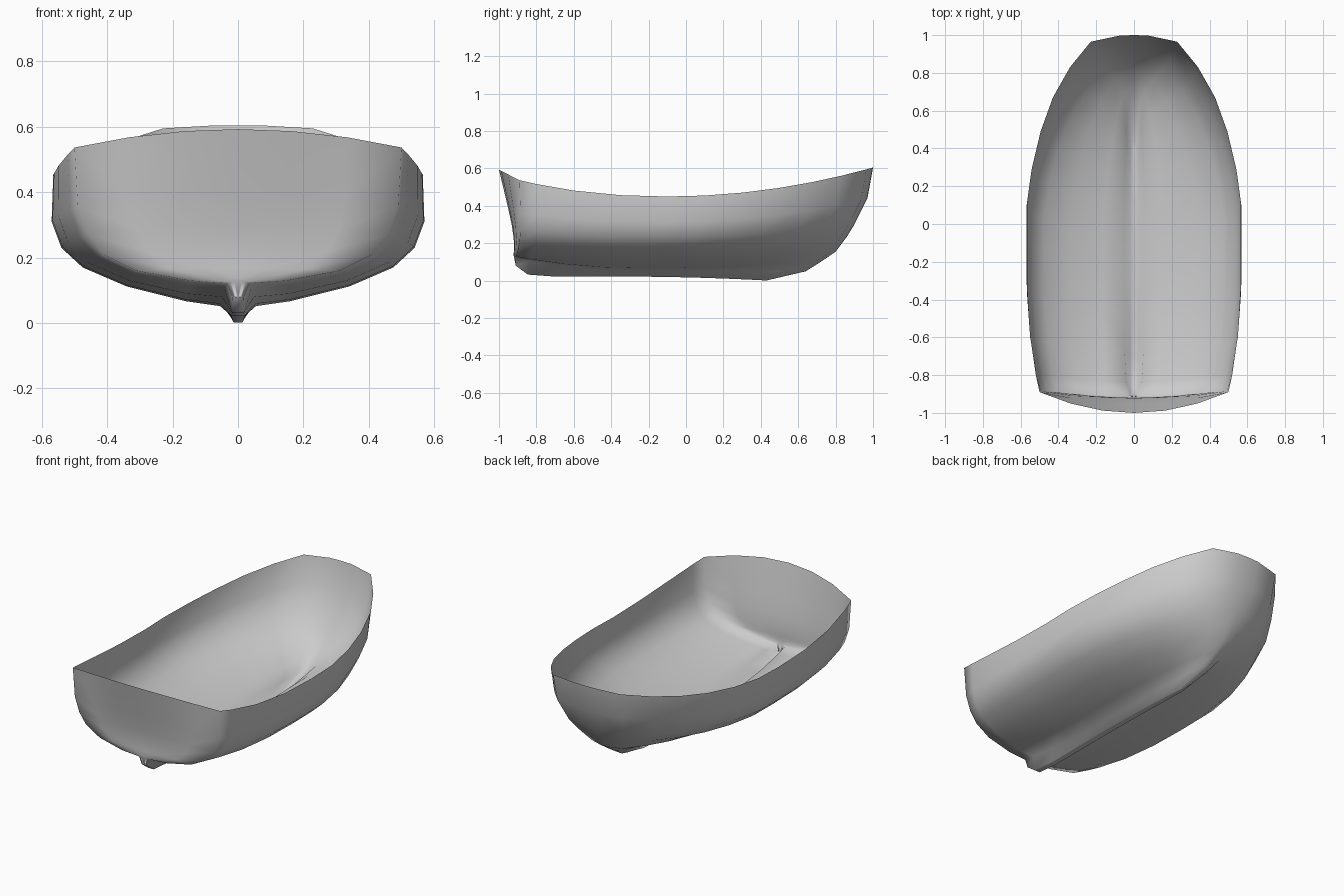
import bpy, bmesh

if "Cube" in bpy.data.objects:
    bpy.data.objects.remove(bpy.data.objects["Cube"])

# Plan stations from stern to stem: (y on the sheer line, width factor forward)
STATIONS = [(-.89, 1), (-.8, 1), (-.6, 1), (-.35, 1), (-.1, 1), (.1, 1), (.3, .955), (.49, .875),
            (.67, .76), (.83, .6), (.965, .405), (.998, .13), (1, 0)]

# Level lines from keel to sheer:
# (mid half width, mid z, stern x, stern y, stern z, stem y, stem z, stern rise power, bow fineness)
LEVELS = [
    (.00, .022, .00, -.91, .080, .43, .001, 14, 1),
    (.02, .022, .018, -.91, .080, .43, .001, 14, .4),
    (.055, .052, .035, -.91, .122, .64, .050, 2, .7),
    (.16, .067, .15, -.91, .130, .72, .100, 2.2, 1.2),
    (.34, .112, .31, -.90, .160, .80, .155, 2.2, 1.3),
    (.475, .170, .41, -.89, .210, .86, .235, 2.2, 1.25),
    (.54, .230, .46, -.885, .272, .90, .300, 2.2, 1.15),
    (.57, .310, .49, -.885, .360, .97, .440, 2.2, 1.05),
    (.565, .450, .50, -.89, .537, 1.0, .605, 2.2, 1),
]


def level_point(level, station):
    xm, zm, xs, ys, zs, yb, zb, rise, fine = level
    t, f = station
    s = (t + .89) / 1.89
    aft = max(0, (-.1 - t) / .79)
    fore = max(0, (t + .1) / 1.1)
    x = (xm + (xs - xm) * aft ** 3) * f ** fine
    z = zm + (zs - zm) * aft ** rise + (zb - zm) * fore ** 2
    return x, ys + (yb - ys) * s, z


def transom_point(level, k):
    xs, ys, zs = level[2:5]
    h = (zs - .08) / .457
    bulge = 1 - k * k
    return xs * k, ys - .11 * h * bulge, zs + .056 * h * bulge


def skin(bm, rows):
    grid = [[bm.verts.new(p) for p in row] for row in rows]
    for a, b in zip(grid, grid[1:]):
        for i in range(len(a) - 1):
            bm.faces.new((a[i], a[i + 1], b[i + 1], b[i]))


# Hull half: side planking with keel, plus raked transom
bm = bmesh.new()
skin(bm, [[level_point(l, s) for s in STATIONS] for l in LEVELS])
skin(bm, [[transom_point(l, k) for k in (0, .33, .67, 1)] for l in LEVELS])

# Mirror to the other side and weld the seams
dup = bmesh.ops.duplicate(bm, geom=bm.verts[:] + bm.edges[:] + bm.faces[:])["geom"]
for v in dup:
    if isinstance(v, bmesh.types.BMVert):
        v.co.x = -v.co.x
bmesh.ops.remove_doubles(bm, verts=bm.verts[:], dist=.0008)
bmesh.ops.recalc_face_normals(bm, faces=bm.faces[:])

mesh = bpy.data.meshes.new("boat_hull")
bm.to_mesh(mesh)
bm.free()
mesh.shade_smooth()
hull = bpy.data.objects.new("boat_hull", mesh)
bpy.context.collection.objects.link(hull)
